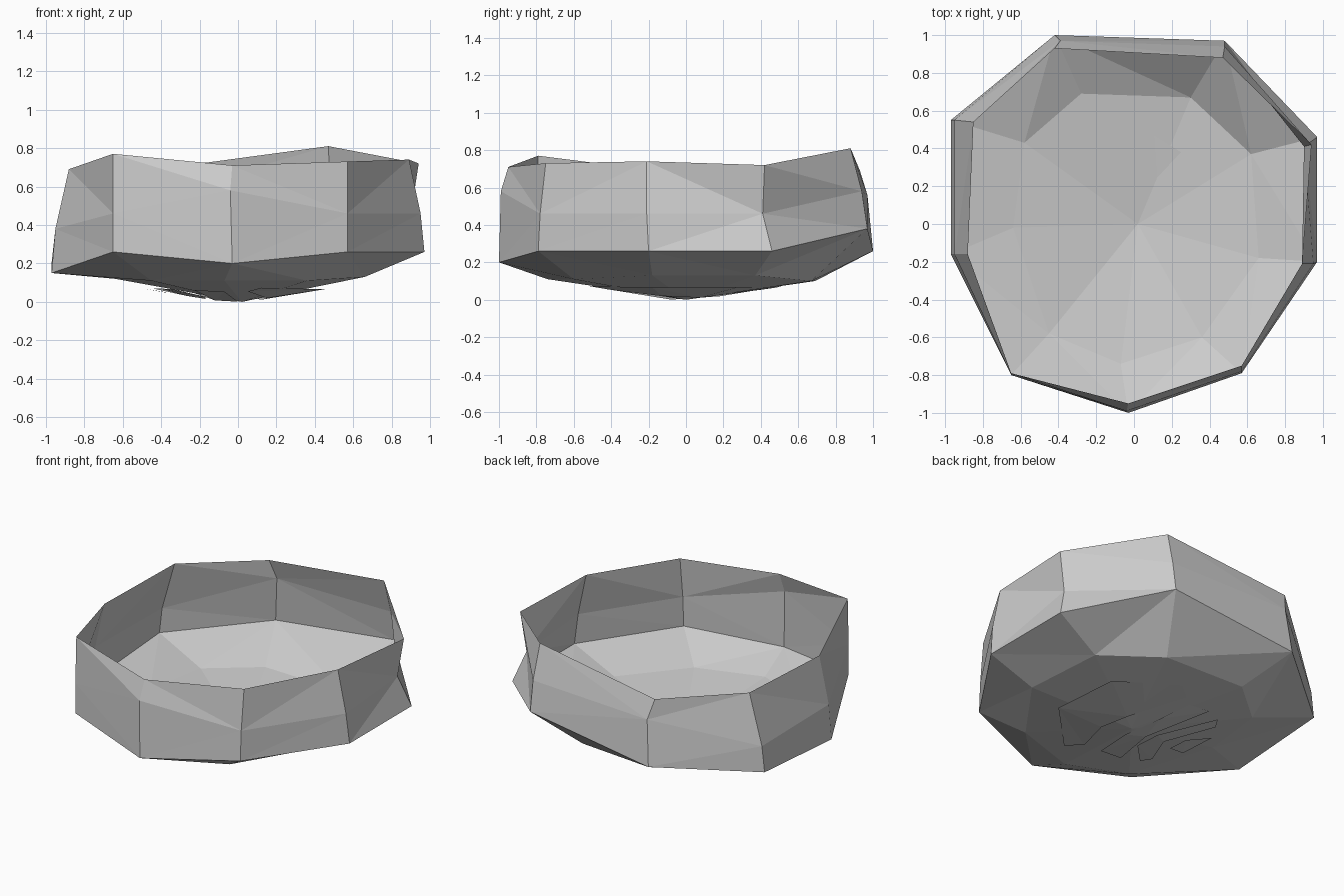
import bpy
import bmesh
from math import hypot

default_cube = bpy.data.objects.get("Cube")
if default_cube:
    bpy.data.objects.remove(default_cube, do_unlink=True)


def make_material(name, colour):
    material = bpy.data.materials.new(name)
    material.use_nodes = True
    material.diffuse_color = colour
    shader = material.node_tree.nodes["Principled BSDF"]
    shader.inputs["Base Color"].default_value = colour
    shader.inputs["Roughness"].default_value = .8
    return material


def make_object(name, bm, material):
    mesh = bpy.data.meshes.new(name)
    bm.to_mesh(mesh)
    bm.free()
    mesh.materials.append(material)
    part = bpy.data.objects.new(name, mesh)
    bpy.context.scene.collection.objects.link(part)
    return part


def bridge(bm, lower, upper):
    """Join two closed rings of equal length with a band of faces."""
    count = len(lower)
    for i in range(count):
        j = (i + 1) % count
        bm.faces.new((lower[i], lower[j], upper[j], upper[i]))


def floor_height(x, y):
    """Height of the shallow conical underside, just below the shell."""
    return max(0, .16 * hypot(x, y) - .012)


grey = make_material("neutral grey", (.6, .6, .6, 1))

# Cross-sections of the bowl, counter-clockwise from the right-hand corner
floor_ring = [(-.64, -.02, .12), (-.45, -.58, .11), (-.07, -.74, .11),
              (.36, -.6, .11), (.66, -.18, .13), (.62, .37, .13),
              (.3, .67, .1), (-.28, .69, .1), (-.58, .43, .11)]
base_ring = [(-.97, -.16, .15), (-.65, -.8, .26), (-.03, -1, .2),
             (.57, -.79, .26), (.97, -.2, .26), (.97, .46, .26),
             (.48, .97, .38), (-.42, 1, .26), (-.97, .55, .2)]
middle_ring = [(-.95, -.16, .38), (-.65, -.8, .46), (-.04, -.99, .58),
               (.57, -.78, .46), (.95, -.21, .46), (.9, .41, .46),
               (.48, .94, .58), (-.39, .97, .56), (-.95, .55, .37)]
rim_ring = [(-.88, -.16, .69), (-.65, -.79, .77), (-.03, -.95, .71),
            (.57, -.75, .73), (.89, -.21, .74), (.94, .42, .72),
            (.47, .88, .81), (-.42, .93, .69), (-.85, .54, .7)]

# Thin open bowl: a faceted floor fan and three bands of wall
bm = bmesh.new()
rings = [[bm.verts.new(point) for point in ring]
         for ring in (floor_ring, base_ring, middle_ring, rim_ring)]
centre = bm.verts.new((.02, 0, 0))
for first, second in zip(rings[0], rings[0][1:] + rings[0][:1]):
    bm.faces.new((centre, second, first))
for lower, upper in zip(rings, rings[1:]):
    bridge(bm, lower, upper)
bmesh.ops.triangulate(bm, faces=bm.faces[:], quad_method="SHORT_EDGE")
bmesh.ops.recalc_face_normals(bm, faces=bm.faces[:])
make_object("bowl_shell", bm, grey)

# Bent flat strips on the underside
strips = {
    "wide_base_strip": [(.45, -.18), (.41, .28), (.04, .51), (-.06, .43),
                        (.12, .08), (.15, -.13), (.05, -.41), (.12, -.52)],
    "middle_base_strip": [(-.07, -.4), (0, -.08), (-.06, .18), (-.12, .38),
                          (-.28, .38), (-.12, -.03), (-.23, -.4)],
    "narrow_base_strip": [(-.17, -.17), (-.17, .02), (-.39, .33), (-.44, .25),
                          (-.27, -.04), (-.39, -.29), (-.35, -.36)],
    "small_base_patch": [(-.37, -.1), (-.38, .04), (-.51, .13), (-.49, -.12)],
}
for name, outline in strips.items():
    bm = bmesh.new()
    corners = [bm.verts.new((x, y, floor_height(x, y))) for x, y in outline]
    face = bm.faces.new(corners)
    face.normal_update()
    if face.normal.z > 0:
        face.normal_flip()
    bmesh.ops.triangulate(bm, faces=[face], ngon_method="BEAUTY")
    make_object(name, bm, grey)
